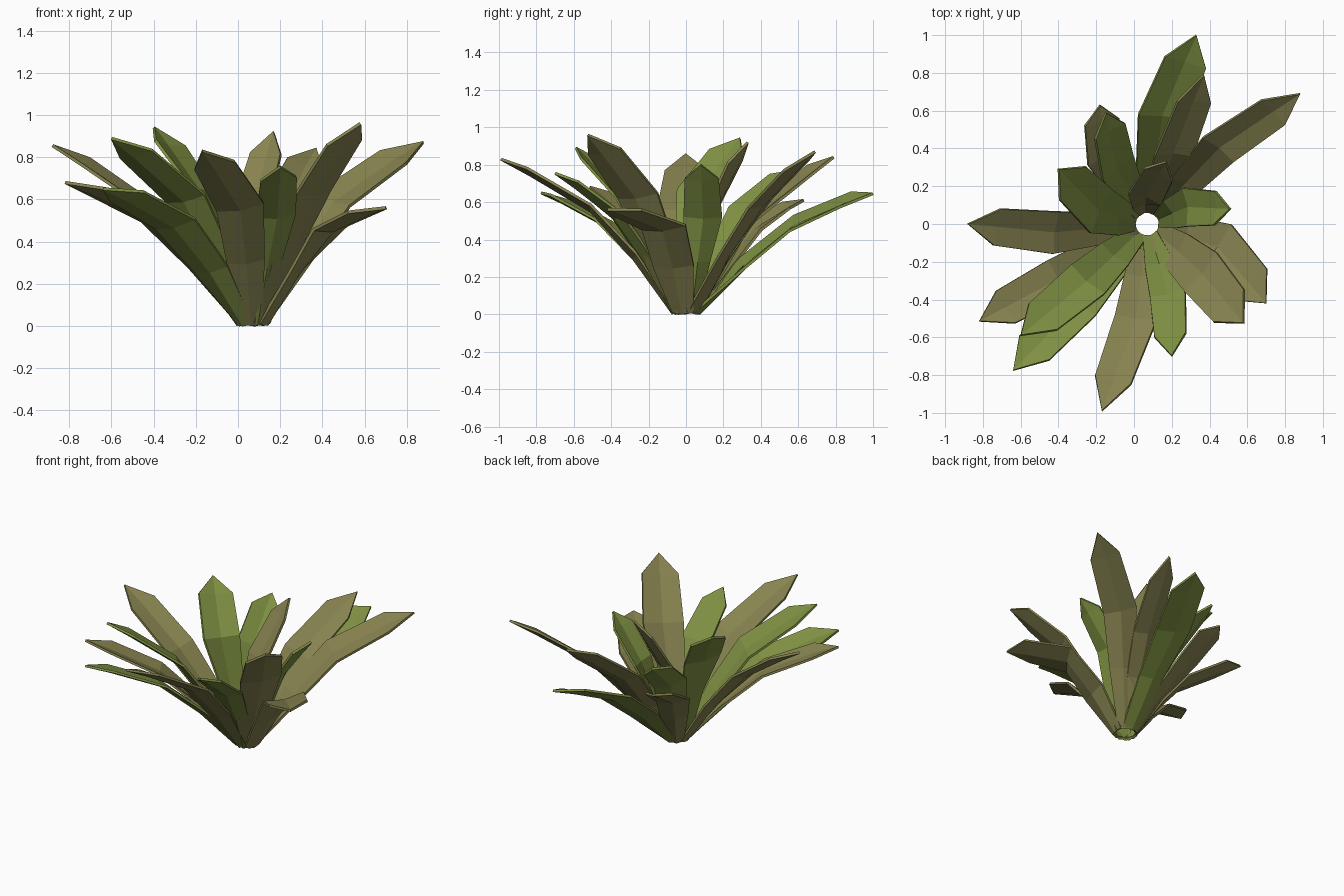
import bpy, bmesh, math
from mathutils import Vector, Matrix

if "Cube" in bpy.data.objects:
    bpy.data.objects.remove(bpy.data.objects["Cube"])

UP = Vector((0, 0, 1))
ROOT = Vector((0.07, 0.0, 0.01))


def material(name, rgb):
    m = bpy.data.materials.new(name)
    m.diffuse_color = (*rgb, 1)
    m.use_nodes = True
    m.node_tree.nodes["Principled BSDF"].inputs["Base Color"].default_value = m.diffuse_color
    return m


GREEN = material("leaf_green", (0.21, 0.28, 0.055))
OLIVE = material("leaf_olive", (0.24, 0.225, 0.08))


def leaf(name, tip, mid, width, roll, mat):
    """Folded blade: foot, lower, middle, shoulder rows and a pointed tip."""
    tip, mid = Vector(tip), Vector(mid)
    out = mid - ROOT
    out.z = 0
    base = ROOT + out.normalized() * 0.06
    low = base.lerp(mid, 0.48) + UP * 0.03
    shoulder = mid.lerp(tip, 0.67) + UP * 0.015
    path = [base, low, mid, shoulder, tip]
    bm = bmesh.new()
    rows = []
    for i, k in enumerate((0.45, 0.85, 1.08, 0.95)):
        t = (path[i + 1] - path[max(i - 1, 0)]).normalized()
        side = UP.cross(t).normalized()          # left edge, looking outward
        r = 0 if i == 0 else math.radians(roll)
        side = Matrix.Rotation(r, 3, t) @ side
        n = t.cross(side)
        h = side * width * k / 2
        rows.append([bm.verts.new(path[i] + h + n * 0.008),
                     bm.verts.new(path[i] - n * 0.012),
                     bm.verts.new(path[i] - h + n * 0.008)])
    for a, b in zip(rows, rows[1:]):
        for j in (0, 1):
            bm.faces.new((a[j], a[j + 1], b[j + 1], b[j]))
    v = bm.verts.new(tip)
    for j in (0, 1):
        bm.faces.new((rows[-1][j], rows[-1][j + 1], v))
    me = bpy.data.meshes.new(name)
    bm.to_mesh(me)
    bm.free()
    me.materials.append(mat)
    ob = bpy.data.objects.new(name, me)
    bpy.context.collection.objects.link(ob)
    s = ob.modifiers.new("thickness", "SOLIDIFY")
    s.thickness = 0.015
    s.offset = 0
    return ob


# Back leaves
leaf("leaf_back_long", (.33, 1.0, .645), (.15, .57, .48), .25, 20, GREEN)
leaf("leaf_back_right_long", (.88, .69, .87), (.45, .40, .59), .20, 20, OLIVE)
leaf("leaf_back_right", (.37, .79, .84), (.21, .37, .53), .20, 28, OLIVE)
leaf("leaf_back_left_low", (-.18, .63, .61), (-.15, .36, .46), .20, 10, OLIVE)
leaf("leaf_back_left", (-.15, .59, .77), (-.09, .30, .54), .20, 25, GREEN)
leaf("leaf_left_upright", (-.40, .29, .94), (-.18, .07, .65), .24, 10, GREEN)
leaf("leaf_centre_upright", (.17, .33, .92), (.06, .14, .55), .17, 5, OLIVE)
# Right leaves
leaf("leaf_right_upright", (.51, .08, .80), (.28, .09, .52), .19, 0, GREEN)
leaf("leaf_right_low", (.70, -.42, .56), (.44, -.12, .46), .26, 5, OLIVE)
leaf("leaf_front_right", (.58, -.525, .96), (.36, -.26, .63), .25, 10, OLIVE)
# Front leaves
leaf("leaf_front_short", (.20, -.70, .755), (.18, -.37, .52), .18, 8, GREEN)
leaf("leaf_front_long", (-.17, -.99, .83), (.01, -.5, .56), .21, 12, OLIVE)
leaf("leaf_front_left_low", (-.64, -.775, .65), (-.30, -.42, .48), .22, 12, GREEN)
leaf("leaf_front_left_high", (-.60, -.59, .89), (-.25, -.30, .60), .22, 12, GREEN)
# Left leaves
leaf("leaf_left_low", (-.82, -.515, .68), (-.40, -.29, .50), .21, 5, OLIVE)
leaf("leaf_left_long", (-.88, 0, .855), (-.42, -.045, .56), .21, -10, OLIVE)
